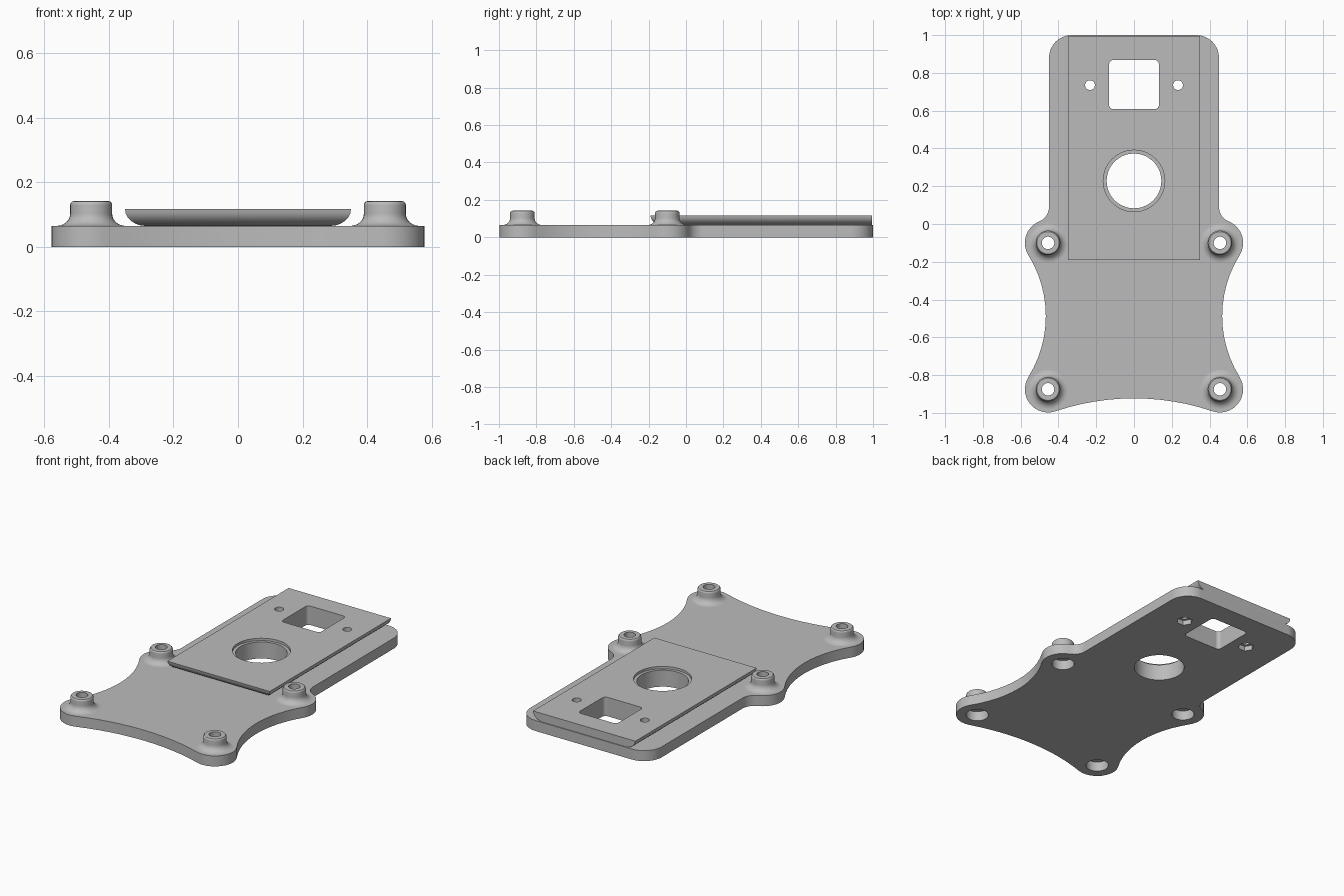
import bpy, bmesh, math
from math import radians, sin, cos, tan, pi

cube = bpy.data.objects.get("Cube")
if cube:
    bpy.data.objects.remove(cube, do_unlink=True)

# Main dimensions
PLATE_Z, BLOCK_Z, BOSS_Z = 0.065, 0.117, 0.142
BOSS_X, BOSS_YS, LOBE_R = 0.455, (-0.10, -0.875), 0.123

grey = bpy.data.materials.new("plain grey")
grey.use_nodes = True
grey.diffuse_color = (0.5, 0.5, 0.5, 1)
grey.node_tree.nodes["Principled BSDF"].inputs["Base Color"].default_value = (0.5, 0.5, 0.5, 1)


def arc(cx, cy, r, start, end, n):
    """Points on an arc, angles in degrees."""
    steps = [radians(start + (end - start) * i / n) for i in range(n + 1)]
    return [(cx + r * cos(a), cy + r * sin(a)) for a in steps]


def loft(name, rings):
    """Closed solid skinned through rings of equal point count."""
    bm = bmesh.new()
    loops = [[bm.verts.new(p) for p in ring] for ring in rings]
    for low, high in zip(loops, loops[1:]):
        for i in range(len(low)):
            j = (i + 1) % len(low)
            bm.faces.new((low[i], low[j], high[j], high[i]))
    bm.faces.new(loops[0][::-1])
    bm.faces.new(loops[-1])
    bmesh.ops.recalc_face_normals(bm, faces=bm.faces)
    mesh = bpy.data.meshes.new(name)
    bm.to_mesh(mesh)
    bm.free()
    mesh.materials.append(grey)
    ob = bpy.data.objects.new(name, mesh)
    bpy.context.collection.objects.link(ob)
    return ob


def prism(name, outline, z0, z1):
    return loft(name, [[(x, y, z) for x, y in outline] for z in (z0, z1)])


def lathe(name, x, y, profile, n=32):
    return loft(name, [[(x + r * cos(2 * pi * i / n), y + r * sin(2 * pi * i / n), z)
                        for i in range(n)] for r, z in profile])


# Plate outline: tangent arcs around the four lobes, mirrored in x
side_a, front_a, neck_a = 32, 18.7, 67.9
mid_y = sum(BOSS_YS) / 2
side_d = (BOSS_YS[0] - mid_y) / sin(radians(side_a))
front_d = BOSS_X / sin(radians(front_a))
half = []
for piece in (
    arc(0.33, 0.88, 0.12, 90, 0, 8),
    arc(0.532, 0.09, 0.082, 180, 180 + neck_a, 6),
    arc(BOSS_X, BOSS_YS[0], LOBE_R, neck_a, -side_a, 8),
    arc(BOSS_X + side_d * cos(radians(side_a)), mid_y, side_d - LOBE_R,
        180 - side_a, 180 + side_a, 12),
    arc(BOSS_X, BOSS_YS[1], LOBE_R, side_a, -90 - front_a, 10),
    arc(0, BOSS_YS[1] - front_d * cos(radians(front_a)), front_d - LOBE_R,
        90 - front_a, 90, 6),
):
    for p in piece:
        if not half or math.dist(p, half[-1]) > 0.004:
            half.append(p)
outline = half + [(-x, y) for x, y in half[-2::-1]]
plate = prism("mounting_plate", outline, 0, PLATE_Z)

# Raised block with a concave foot on three sides
cove = [(0.065 * (1 - cos(t)), PLATE_Z + 0.052 * (1 - sin(t)))
        for t in (radians(a) for a in range(0, 91, 15))]
levels = [(0.065, 0.02)] + [(0.065 - dx, z) for dx, z in
                            [(0.065 * (1 - sin(radians(a))),
                              PLATE_Z + 0.052 * (1 - cos(radians(a))))
                             for a in range(90, -1, -15)][::-1]]
block_rings = []
for off, z in [(0.065, 0.02)] + [(0.065 - dx, z) for dx, z in cove[::-1]]:
    w, front = 0.285 + off, -0.125 - off
    block_rings.append([(-w, front, z), (w, front, z), (w, 0.995, z), (-w, 0.995, z)])
additions = [loft("raised_block", block_rings)]

# Bosses with a concave foot and rounded rim
boss = [(0.107, 0.02)]
boss += [(0.107 - 0.042 * sin(radians(a)), PLATE_Z + 0.038 * (1 - cos(radians(a))))
         for a in range(0, 91, 15)]
boss += [(0.053 + 0.012 * cos(radians(a)), BOSS_Z - 0.012 + 0.012 * sin(radians(a)))
         for a in range(0, 91, 30)]
cutters = []
for side in (-1, 1):
    for y in BOSS_YS:
        x = side * BOSS_X
        additions.append(lathe("boss", x, y, boss))
        # Screw hole with a wide recess from below
        cutters.append(lathe("screw_hole", x, y, [(0.065, -0.1), (0.065, 0.06),
                                                  (0.033, 0.06), (0.033, 0.3)]))
    # Small hole with a hexagonal nut pocket below
    cutters.append(lathe("small_hole", side * 0.233, 0.735, [(0.026, -0.1), (0.026, 0.3)], 20))
    cutters.append(lathe("nut_pocket", side * 0.233, 0.735, [(0.047, -0.1), (0.047, 0.03)], 6))

# Large round opening with a shallow step at the top
cutters.append(lathe("round_opening", 0, 0.228, [(0.145, -0.1), (0.145, 0.102),
                                                 (0.163, 0.102), (0.163, 0.3)], 40))

# Square opening with rounded corners
square = []
for k, (sx, sy) in enumerate(((1, 1), (-1, 1), (-1, -1), (1, -1))):
    square += arc(sx * 0.11, 0.738 + sy * 0.108, 0.022, 90 * k, 90 * k + 90, 4)
cutters.append(prism("square_opening", square, -0.1, 0.3))

# Join and cut
for ops, kind in ((additions, "UNION"), (cutters, "DIFFERENCE")):
    for ob in ops:
        mod = plate.modifiers.new(ob.name, "BOOLEAN")
        mod.operation, mod.object, mod.solver = kind, ob, "EXACT"
bpy.context.view_layer.update()
result = bpy.data.meshes.new_from_object(plate.evaluated_get(bpy.context.evaluated_depsgraph_get()))
plate.modifiers.clear()
plate.data = result
for ob in additions + cutters:
    bpy.data.objects.remove(ob, do_unlink=True)

# Smooth curves, crisp edges
bpy.ops.object.select_all(action="DESELECT")
plate.select_set(True)
bpy.context.view_layer.objects.active = plate
bpy.ops.object.shade_smooth_by_angle(angle=radians(30))
weighted = plate.modifiers.new("even_normals", "WEIGHTED_NORMAL")
weighted.keep_sharp = True
